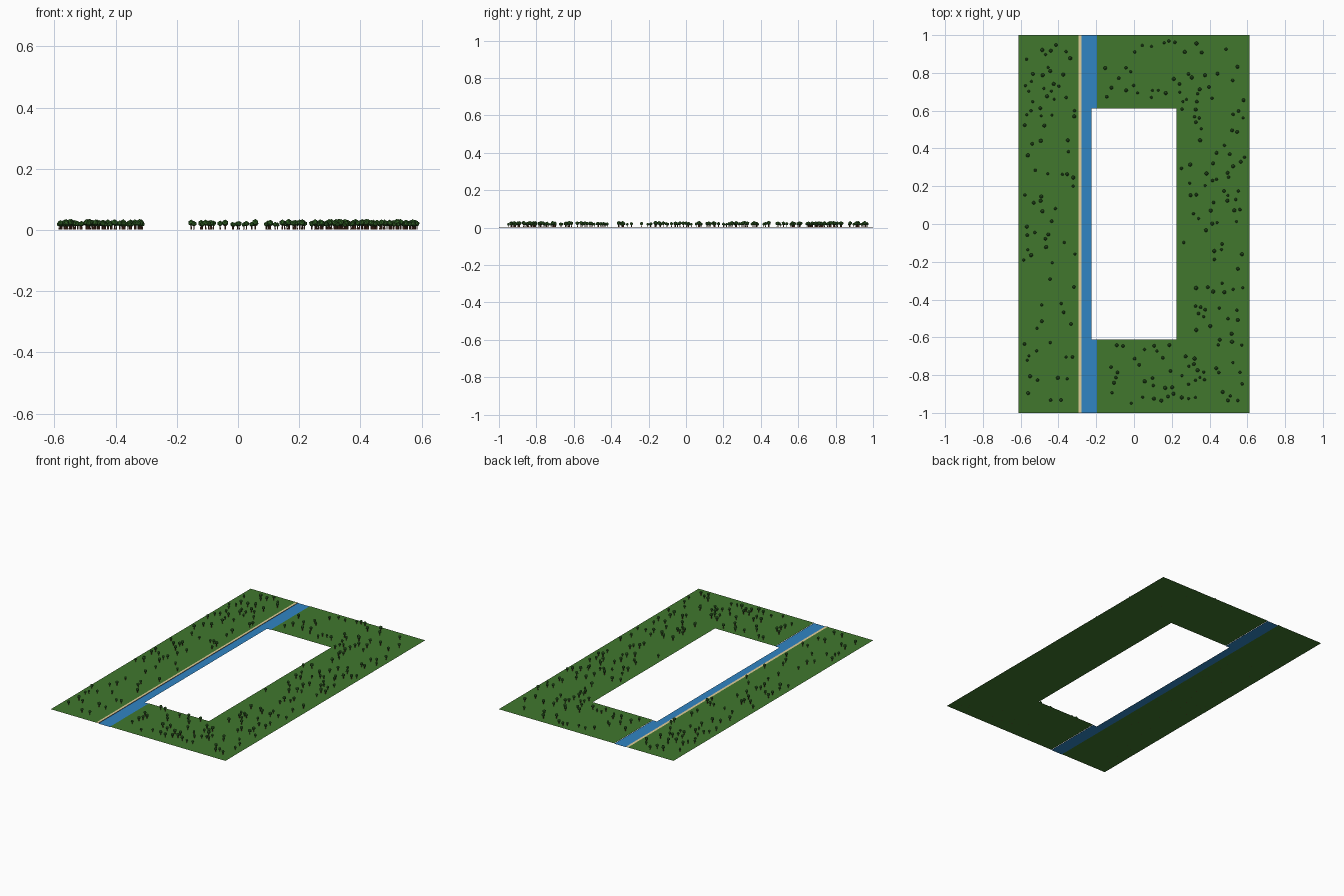
import bpy, bmesh, random
from mathutils import Matrix, Vector

cube = bpy.data.objects.get("Cube")
if cube:
    bpy.data.objects.remove(cube, do_unlink=True)


def material(name, color):
    mat = bpy.data.materials.new(name)
    mat.use_nodes = True
    rgba = (*color, 1.0)
    mat.diffuse_color = rgba
    mat.node_tree.nodes["Principled BSDF"].inputs["Base Color"].default_value = rgba
    return mat


grass = material("grass green", (0.052, 0.185, 0.027))
water = material("river blue", (0.03, 0.235, 0.55))
sand = material("path sand", (0.74, 0.62, 0.32))
stone = material("bank stone", (0.12, 0.1, 0.09))
bark = material("trunk brown", (0.13, 0.045, 0.025))
leaf = material("leaf green", (0.038, 0.15, 0.024))


def add_object(name, bm, mats):
    mesh = bpy.data.meshes.new(name)
    bm.to_mesh(mesh)
    bm.free()
    for mat in mats:
        mesh.materials.append(mat)
    obj = bpy.data.objects.new(name, mesh)
    bpy.context.collection.objects.link(obj)
    return obj


def sheet(name, rects, z, mat):
    """Flat sheet made of rectangles given as x0, x1, y0, y1."""
    bm = bmesh.new()
    for x0, x1, y0, y1 in rects:
        corners = ((x0, y0), (x1, y0), (x1, y1), (x0, y1))
        bm.faces.new([bm.verts.new((x, y, z)) for x, y in corners])
    bmesh.ops.remove_doubles(bm, verts=bm.verts, dist=1e-5)
    return add_object(name, bm, [mat])


# Main outline
EDGE, END = 0.612, 1.0
HOLE_X, HOLE_Y = 0.225, 0.612
BANK, SHORE, PATH = -0.279, -0.197, -0.294
GROUND = 0.002
PATH_TOP = 0.003

# Grass on both sides of the river, around the central opening
sheet("west_ground", [(-EDGE, BANK, -END, END)], GROUND, grass)
sheet("east_ground", [(SHORE, HOLE_X, -END, -HOLE_Y),
                      (SHORE, HOLE_X, HOLE_Y, END),
                      (HOLE_X, EDGE, -END, -HOLE_Y),
                      (HOLE_X, EDGE, -HOLE_Y, HOLE_Y),
                      (HOLE_X, EDGE, HOLE_Y, END)], GROUND, grass)

# River, narrowed where the opening cuts into it
sheet("river", [(BANK, -HOLE_X, -END, -HOLE_Y),
                (BANK, -HOLE_X, -HOLE_Y, HOLE_Y),
                (BANK, -HOLE_X, HOLE_Y, END),
                (-HOLE_X, SHORE, -END, -HOLE_Y),
                (-HOLE_X, SHORE, HOLE_Y, END)], 0.0, water)

# Sandy path along the west bank, and the upright bank below it
sheet("riverside_path", [(PATH, BANK, -END, END)], PATH_TOP, sand)
bm = bmesh.new()
bm.faces.new([bm.verts.new((BANK, y, z)) for y, z in
              ((-END, 0), (END, 0), (END, PATH_TOP), (-END, PATH_TOP))])
add_object("river_bank", bm, [stone])


# Tree: tapered trunk with a faceted crown
def tree_mesh():
    bm = bmesh.new()
    bmesh.ops.create_cone(bm, cap_ends=True, segments=6, radius1=0.0026,
                          radius2=0.0018, depth=0.016,
                          matrix=Matrix.Translation((0, 0, 0.008)))
    trunk_faces = set(bm.faces)
    crown = Matrix.Translation((0, 0, 0.021))
    bmesh.ops.create_icosphere(bm, subdivisions=1, radius=0.0105, matrix=crown)
    for face in bm.faces:
        face.material_index = 0 if face in trunk_faces else 1
    return bm


# Scatter trees over each part of the grass, keeping them apart
random.seed(7)
zones = [(-0.585, -0.31, 0.55, 0.97, 30),
         (-0.585, -0.31, 0.0, 0.55, 20),
         (-0.585, -0.31, -0.95, 0.0, 34),
         (0.24, 0.585, 0.6, 0.97, 22),
         (0.25, 0.585, 0.0, 0.6, 42),
         (0.25, 0.585, -0.45, 0.0, 18),
         (0.24, 0.585, -0.95, -0.45, 36),
         (-0.17, 0.24, 0.64, 0.97, 20),
         (-0.13, 0.24, -0.95, -0.64, 26)]
tree = add_object("tree", tree_mesh(), [bark, leaf])
tree_shape = tree.data
bpy.data.objects.remove(tree)
placed = []
for x0, x1, y0, y1, count in zones:
    for _ in range(count):
        for _ in range(20):
            spot = Vector((random.uniform(x0, x1), random.uniform(y0, y1)))
            if all((spot - other).length > 0.022 for other in placed):
                break
        placed.append(spot)
        tree = bpy.data.objects.new("tree", tree_shape)
        size = random.uniform(0.72, 1.1)
        tree.location = (spot.x, spot.y, GROUND)
        tree.rotation_euler.z = random.uniform(0, 6.28)
        tree.scale = (size, size, size)
        bpy.context.collection.objects.link(tree)
